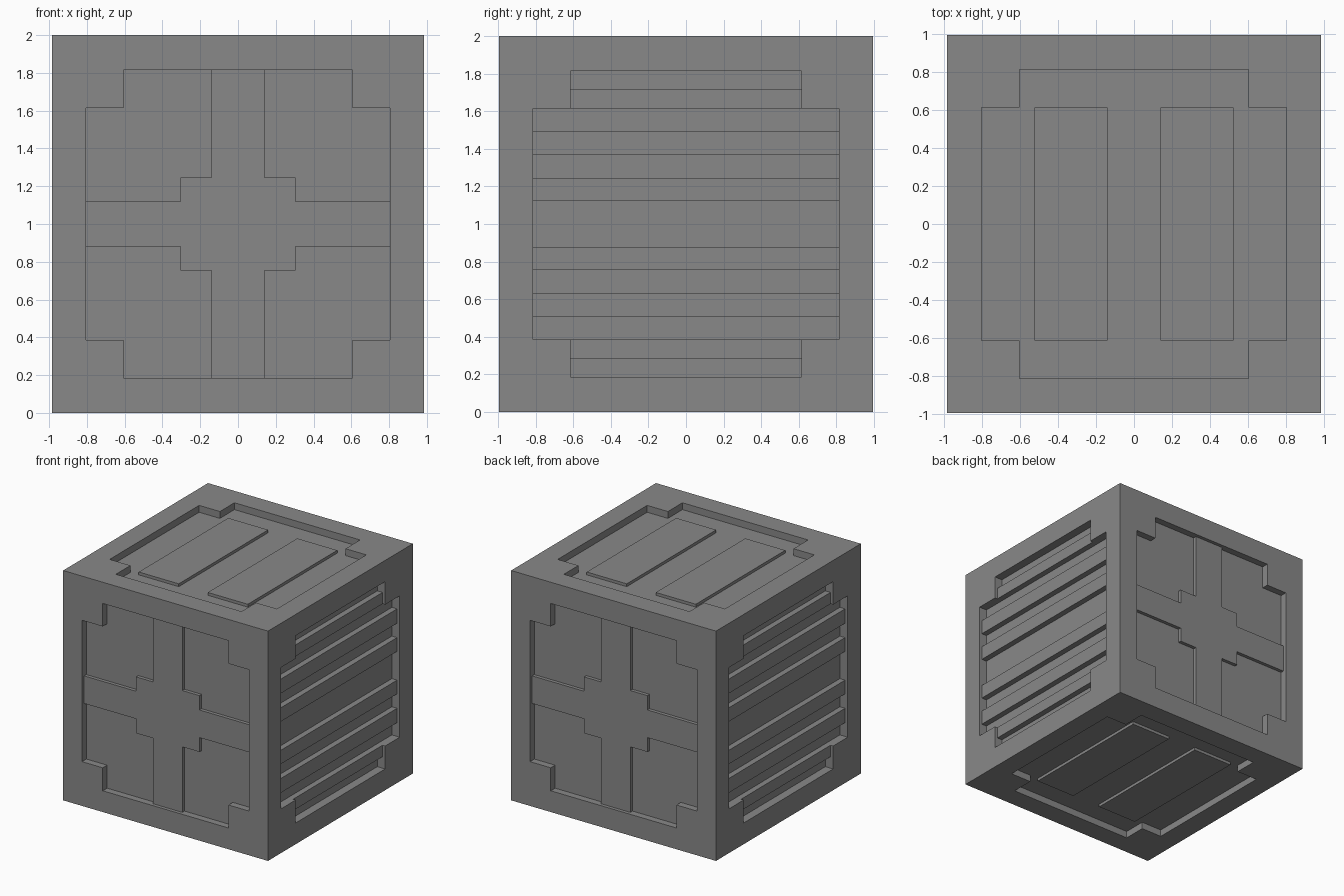
import bpy
import bmesh
from mathutils import Vector

if "Cube" in bpy.data.objects:
    bpy.data.objects.remove(bpy.data.objects["Cube"], do_unlink=True)

grey = bpy.data.materials.new("mid_grey")
grey.use_nodes = True
COLOUR = (0.25, 0.25, 0.25, 1)
grey.diffuse_color = COLOUR
grey.node_tree.nodes["Principled BSDF"].inputs["Base Color"].default_value = COLOUR

X, Y, Z = Vector((1, 0, 0)), Vector((0, 1, 0)), Vector((0, 0, 1))
HALF_X, HALF_Y, HALF_Z = 0.986, 0.996, 1.0
CENTRE = Z * HALF_Z
EMBED = 0.01


def mirror4(quad):
    """Outline mirrored in both axes from its first-quadrant points."""
    back = quad[::-1]
    return (quad + [(-u, v) for u, v in back]
            + [(-u, -v) for u, v in quad] + [(u, -v) for u, v in back])


def rect(u0, u1, v0, v1):
    return [(u0, v0), (u1, v0), (u1, v1), (u0, v1)]


def prism(name, outline, axes, low, high):
    """Extrude an outline along the outward axis between two distances."""
    u_axis, v_axis, out = axes
    bm = bmesh.new()
    verts = [bm.verts.new(CENTRE + u_axis * u + v_axis * v + out * low)
             for u, v in outline]
    face = bm.faces.new(verts)
    top = bmesh.ops.extrude_face_region(bm, geom=[face], use_keep_orig=True)["geom"]
    bmesh.ops.translate(bm, vec=out * (high - low),
                        verts=[g for g in top if isinstance(g, bmesh.types.BMVert)])
    bmesh.ops.recalc_face_normals(bm, faces=bm.faces)
    mesh = bpy.data.meshes.new(name)
    bm.to_mesh(mesh)
    bm.free()
    mesh.materials.append(grey)
    obj = bpy.data.objects.new(name, mesh)
    bpy.context.collection.objects.link(obj)
    return obj


def carve(axes, half, quad, depth):
    """Sink a notched recess into one side of the body."""
    cutter = prism("recess_cutter", mirror4(quad), axes, half - depth, half + 0.1)
    cutter.hide_render = True
    mod = body.modifiers.new("recess", "BOOLEAN")
    mod.operation = "DIFFERENCE"
    mod.solver = "EXACT"
    mod.object = cutter
    bpy.context.view_layer.objects.active = body
    bpy.ops.object.modifier_apply(modifier=mod.name)
    bpy.data.objects.remove(cutter, do_unlink=True)


# Block body
body = prism("block_body", rect(-HALF_X, HALF_X, -HALF_Y, HALF_Y),
             (X, Y, Z), -HALF_Z, HALF_Z)

NARROW = [(0.805, 0.615), (0.605, 0.615), (0.605, 0.815)]
SQUARE = [(0.815, 0.615), (0.615, 0.615), (0.615, 0.815)]
CROSS = [(0.815, 0.12), (0.305, 0.12), (0.305, 0.245), (0.14, 0.245), (0.14, 0.825)]
# Slat bands above the middle: bottom, top, half length
SLATS = [(0.125, 0.245, 0.815), (0.37, 0.495, 0.815), (0.615, 0.715, 0.615)]

# Front and back: raised stepped cross in a notched recess
for label, side in (("front", -1), ("back", 1)):
    axes = (X, Z, Y * side)
    carve(axes, HALF_Y, NARROW, 0.06)
    prism(label + "_cross", mirror4(CROSS), axes,
          HALF_Y - 0.06 - EMBED, HALF_Y - 0.03)

# Left and right: horizontal slats in a notched recess
for label, side in (("right", -1), ("left", 1)):
    axes = (Y, Z, X * side)
    carve(axes, HALF_X, SQUARE, 0.075)
    for low, high, length in SLATS:
        for half, flip in (("upper", 1), ("lower", -1)):
            prism(f"{label}_{half}_slat",
                  rect(-length - EMBED, length + EMBED, low * flip, high * flip),
                  axes, HALF_X - 0.075 - EMBED, HALF_X - 0.025)

# Top and bottom: two long plates in a notched recess
for label, side in (("top", 1), ("bottom", -1)):
    axes = (X, Y, Z * side)
    carve(axes, HALF_Z, NARROW, 0.06)
    for flip in (-1, 1):
        prism(label + "_plate", rect(0.14 * flip, 0.525 * flip, -0.615, 0.615),
              axes, HALF_Z - 0.06 - EMBED, HALF_Z - 0.035)
